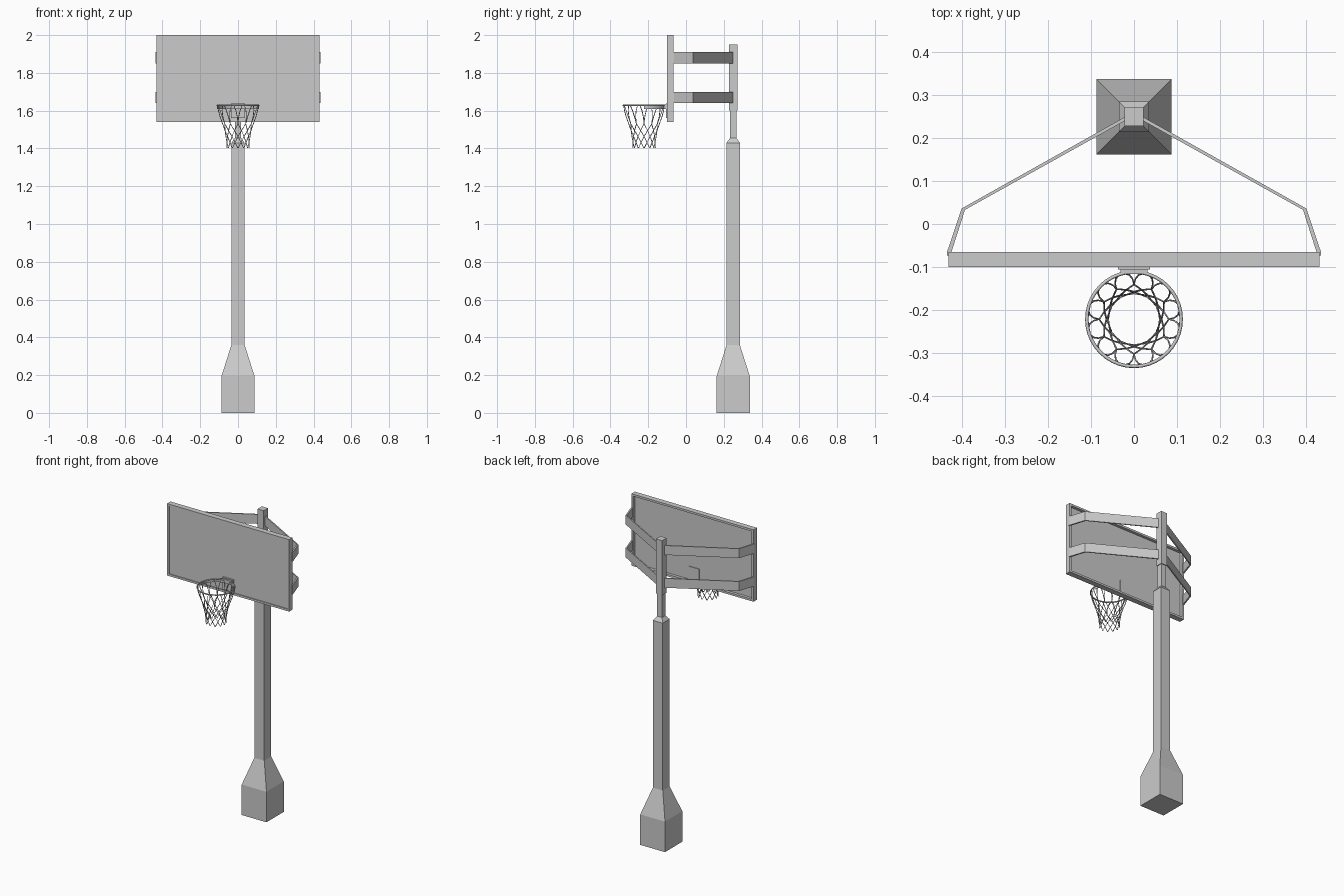
import bpy, bmesh
from math import sin, cos, pi, radians
from mathutils import Vector

if "Cube" in bpy.data.objects:
    bpy.data.objects.remove(bpy.data.objects["Cube"])

POLE_Y = 0.25
RIM = Vector((0, -0.222, 1.628))
RIM_R = 0.11


def make(name, bm):
    bmesh.ops.recalc_face_normals(bm, faces=bm.faces)
    me = bpy.data.meshes.new(name)
    bm.to_mesh(me)
    bm.free()
    ob = bpy.data.objects.new(name, me)
    bpy.context.collection.objects.link(ob)
    return ob


def add_box(bm, lo, hi):
    vs = bmesh.ops.create_cube(bm, size=1)["verts"]
    for v in vs:
        v.co = Vector([(a + b) / 2 + c * (b - a) for a, b, c in zip(lo, hi, v.co)])


def box(name, lo, hi):
    bm = bmesh.new()
    add_box(bm, lo, hi)
    return make(name, bm)


def square_loft(name, profile):
    """Stack of square sections (half width, z) around the pole axis."""
    bm = bmesh.new()
    rings = [[bm.verts.new((sx * h, POLE_Y + sy * h, z))
              for sx, sy in ((-1, -1), (1, -1), (1, 1), (-1, 1))] for h, z in profile]
    for a, b in zip(rings, rings[1:]):
        for i in range(4):
            j = (i + 1) % 4
            bm.faces.new((a[i], a[j], b[j], b[i]))
    bm.faces.new(rings[0])
    bm.faces.new(rings[-1])
    return make(name, bm)


def prism(name, outline, z0, z1):
    """Outline in plan, extruded upwards."""
    bm = bmesh.new()
    f = bm.faces.new([bm.verts.new((x, y, z0)) for x, y in outline])
    top = bmesh.ops.extrude_face_region(bm, geom=[f])["geom"]
    for v in top:
        if isinstance(v, bmesh.types.BMVert):
            v.co.z = z1
    return make(name, bm)


def cords(name, paths, radius, res, cyclic=False):
    cu = bpy.data.curves.new(name, 'CURVE')
    cu.dimensions = '3D'
    cu.bevel_depth = radius
    cu.bevel_resolution = res
    for pts in paths:
        sp = cu.splines.new('POLY')
        sp.points.add(len(pts) - 1)
        for p, co in zip(sp.points, pts):
            p.co = (*co, 1)
        sp.use_cyclic_u = cyclic
    ob = bpy.data.objects.new(name, cu)
    bpy.context.collection.objects.link(ob)
    return ob


def around(r, deg, z):
    a = radians(deg)
    return (RIM.x + r * cos(a), RIM.y + r * sin(a), z)


# Padded base and pole, then the slimmer upper post
square_loft("padded_pole", [(0.0875, 0), (0.0875, 0.195), (0.035, 0.36), (0.035, 1.43),
                            (0.017, 1.455), (0.017, 1.61)])
square_loft("upper_post", [(0.022, 1.6), (0.022, 1.95)])

# Backboard panel inside a thin raised frame
W, Y0, Y1, Z0, Z1, T = 0.432, -0.1, -0.065, 1.54, 2.0, 0.013
box("backboard_panel", (-W + T / 2, -0.095, Z0 + T / 2), (W - T / 2, -0.083, Z1 - T / 2))
bm = bmesh.new()
for s in (-1, 1):
    xa, xb = sorted((s * W, s * (W - T)))
    add_box(bm, (xa, Y0, Z0), (xb, Y1, Z1))
for za, zb in ((Z0, Z0 + T), (Z1 - T, Z1)):
    add_box(bm, (-W + T, Y0, za), (W - T, Y1, zb))
make("backboard_frame", bm)

# Four bent flat arms from the post to the sides of the frame
for level, (za, zb) in {"lower": (1.64, 1.70), "upper": (1.85, 1.91)}.items():
    for side, s in (("left", -1), ("right", 1)):
        outline = [(0.015, 0.253), (0.402, 0.036), (0.4355, -0.064), (0.4355, -0.073),
                   (0.428, -0.073), (0.394, 0.033), (0.015, 0.244)]
        prism(f"{level}_{side}_arm", [(s * x, y) for x, y in outline], za, zb)

# Rim mounting plates and bracket
box("rim_mount_plate", (-0.037, -0.106, 1.56), (0.037, -0.094, 1.637))
box("rim_back_plate", (-0.037, -0.084, 1.56), (0.037, -0.079, 1.637))
box("rim_bracket", (-0.032, -0.116, 1.61), (0.032, -0.104, 1.632))

# Rim and the supporting band under its rear half
cords("rim", [[around(RIM_R, a, RIM.z) for a in range(0, 360, 9)]], 0.004, 1, True)
band = [around(RIM_R + 0.001, a, 0)[:2] for a in range(0, 181, 9)]
band += [around(RIM_R - 0.002, a, 0)[:2] for a in range(180, -1, -9)]
prism("rim_band", band, 1.61, 1.63)

# Net: twelve pairs of mirrored zigzag cords (radius, swing in degrees, z)
rows = [(0.110, 3, 1.63), (0.104, 9, 1.60), (0.094, 13, 1.565), (0.081, 15, 1.53),
        (0.071, 0, 1.495), (0.064, 15, 1.463), (0.060, 0, 1.432), (0.060, 14, 1.402)]
strands = [[around(r, i * 30 + 15 + s * swing, z) for r, swing, z in rows]
           for i in range(12) for s in (-1, 1)]
cords("net", strands, 0.0022, 0)
